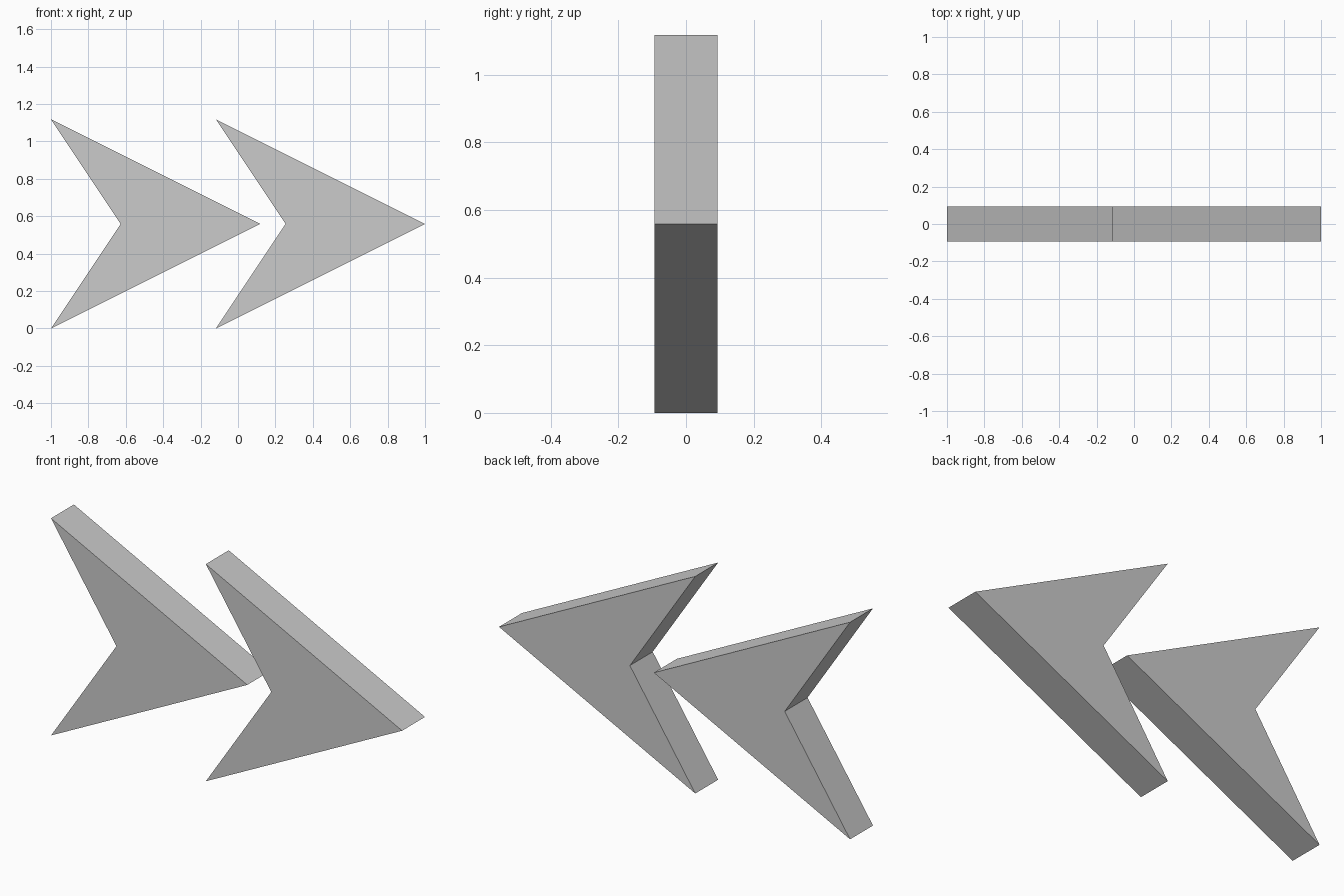
import bpy, bmesh

if "Cube" in bpy.data.objects:
    bpy.data.objects.remove(bpy.data.objects["Cube"])

SIZE = 1.118       # arrow length and height
NOTCH = SIZE / 3   # depth of the rear notch
THICK = 0.186

# Arrowhead profile in x, z: lower tail, tip, upper tail, notch
PROFILE = [(0, 0), (SIZE, SIZE / 2), (0, SIZE), (NOTCH, SIZE / 2)]


def arrowhead(name, x):
    bm = bmesh.new()
    face = bm.faces.new([bm.verts.new((px, -THICK / 2, pz)) for px, pz in PROFILE])
    out = bmesh.ops.extrude_face_region(bm, geom=[face])
    verts = [v for v in out["geom"] if isinstance(v, bmesh.types.BMVert)]
    bmesh.ops.translate(bm, verts=verts, vec=(0, THICK, 0))
    bmesh.ops.recalc_face_normals(bm, faces=bm.faces)
    mesh = bpy.data.meshes.new(name)
    bm.to_mesh(mesh)
    bm.free()
    obj = bpy.data.objects.new(name, mesh)
    obj.location.x = x
    bpy.context.collection.objects.link(obj)


# Two identical arrowheads pointing right
arrowhead("left_arrowhead", -1)
arrowhead("right_arrowhead", 1 - SIZE)
